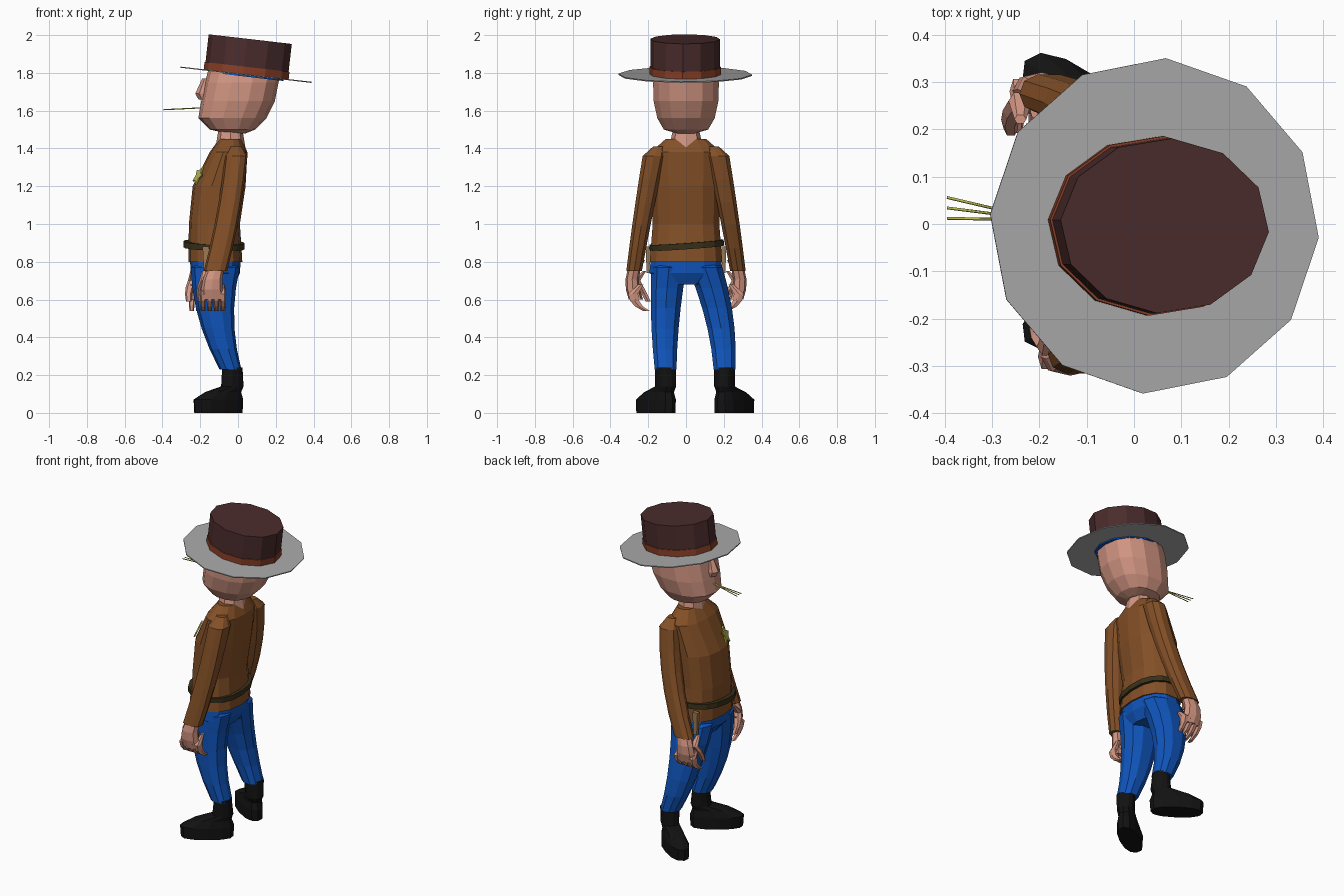
import bpy, bmesh
from math import sin, cos, pi, radians, copysign
from mathutils import Vector

cube = bpy.data.objects.get("Cube")
if cube:
    bpy.data.objects.remove(cube, do_unlink=True)


def material(name, *rgb):
    mat = bpy.data.materials.new(name)
    mat.use_nodes = True
    mat.diffuse_color = (*rgb, 1)
    shader = mat.node_tree.nodes["Principled BSDF"]
    shader.inputs["Base Color"].default_value = (*rgb, 1)
    shader.inputs["Roughness"].default_value = .9
    return mat


skin = material("skin", .64, .3, .22)
brown = material("shirt brown", .23, .08, .02)
blue = material("trouser blue", .005, .09, .5)
black = material("boot black", .006, .006, .006)
maroon = material("hat maroon", .07, .025, .025)
rust = material("band rust", .25, .05, .02)
grey = material("brim grey", .4, .4, .4)
olive = material("belt olive", .04, .03, .01)
tan = material("holster tan", .35, .2, .09)
straw_yellow = material("straw yellow", .5, .5, .08)


def finish(name, bm, mat):
    bmesh.ops.recalc_face_normals(bm, faces=bm.faces)
    mesh = bpy.data.meshes.new(name)
    bm.to_mesh(mesh)
    bm.free()
    mesh.materials.append(mat)
    part = bpy.data.objects.new(name, mesh)
    bpy.context.collection.objects.link(part)
    return part


def loft(name, mat, rings, sides=12, power=.85, phase=0):
    """Skin rounded rings, each (height, centre x, half depth, half width, centre y)."""
    bm = bmesh.new()
    loops = []
    for z, x, depth, width, *y in rings:
        loop = []
        for k in range(sides):
            angle = 2 * pi * k / sides + phase
            c, s = (copysign(abs(v) ** power, v) for v in (cos(angle), sin(angle)))
            loop.append(bm.verts.new((x + depth * c, sum(y) + width * s, z)))
        loops.append(loop)
    for upper, lower in zip(loops, loops[1:]):
        for k in range(sides):
            n = (k + 1) % sides
            bm.faces.new((upper[k], upper[n], lower[n], lower[k]))
    bm.faces.new(loops[0])
    bm.faces.new(loops[-1])
    return finish(name, bm, mat)


def limb(name, mat, start, bend, end, first, last, steps=5, sides=10):
    """Tapered limb along a bent path, with a rounded top; sizes are (depth, width)."""
    start, bend, end = Vector(start), Vector(bend), Vector(end)
    first, last = Vector(first), Vector(last)
    rings = [(start.z + .05, start.x, *first / 2, start.y * .85)]
    for i in range(steps + 1):
        t = i / steps
        p = start.lerp(bend, t).lerp(bend.lerp(end, t), t)
        rings.append((p.z, p.x, *first.lerp(last, t), p.y))
    return loft(name, mat, rings, sides)


def cylinder(name, mat, bottom, top, depth, width, sides=12, power=1, phase=0):
    rings = [(z, 0, depth, width) for z in (bottom, top)]
    return loft(name, mat, rings, sides, power, phase)


# Body, neck and head, facing -x
shirt = loft("shirt", brown, [
    (.8, -.12, .143, .196), (1, -.125, .135, .18), (1.2, -.1, .14, .185),
    (1.38, -.05, .1, .19), (1.45, -.04, .06, .11)], sides=14)
loft("neck", skin, [(1.4, -.04, .08, .09), (1.52, -.04, .06, .065)], sides=8)
loft("head", skin, [
    (1.48, -.01, .05, .05), (1.5, -.03, .12, .12), (1.56, -.03, .18, .155),
    (1.65, 0, .195, .175), (1.75, .02, .195, .178), (1.84, .04, .19, .16)], sides=14)
loft("nose", skin, [(1.77, -.16, .03, .014), (1.69, -.18, .046, .036),
                    (1.66, -.17, .04, .03)], sides=6)
loft("trouser_seat", blue, [(.82, -.12, .135, .19), (.74, -.12, .13, .198),
                            (.68, -.11, .09, .1)], sides=14)

# Limbs: left is -y, right is +y, stands wider and reaches further forward
for side, s, reach, hip, knee, ankle in (("left", -1, 0, -.09, -.12, -.108),
                                         ("right", 1, -.06, .1, .2, .204)):
    limb(side + "_trouser_leg", blue, (-.12, hip, .77), (-.15, knee, .5),
         (-.04, ankle, .23), (.13, .097), (.058, .06))
    limb(side + "_sleeve", brown, (-.01, .17 * s, 1.36), (-.04, .23 * s, 1.05),
         (-.12 + reach, .275 * s, .75), (.06, .062), (.062, .043))

    # Hand with curled fingers
    wrist = -.12 + reach
    limb(side + "_palm", skin, (wrist, .275 * s, .76), (wrist - .03, .3 * s, .68),
         (wrist - .01, .265 * s, .6), (.045, .034), (.065, .038), steps=3, sides=8)
    for i in range(4):
        x = wrist - .065 + i * .035
        limb(f"{side}_finger_{i + 1}", skin, (x, .28 * s, .63), (x, .28 * s, .57),
             (x, .21 * s, .54), (.018, .03), (.012, .02), steps=3, sides=6)
    x = wrist - .06
    limb(side + "_thumb", skin, (x, .26 * s, .7), (x - .03, .23 * s, .65),
         (x - .02, .2 * s, .59), (.025, .02), (.015, .015), steps=3, sides=6)

    # Boot turned outwards
    boot = loft(side + "_boot", black, [
        (0, -.09, .15, .06), (.07, -.09, .155, .06), (.11, -.06, .11, .05),
        (.14, 0, .06, .05), (.24, 0, .05, .055)])
    boot.rotation_euler.z = -s * radians(35)
    boot.location = (-.03, ankle, 0)

    # Holster on the hip
    holster = loft(side + "_holster", tan, [
        (-.07, 0, .014, .012), (.07, 0, .024, .017)], sides=4, phase=pi / 4)
    holster.location = (-.19 + .02 * -s, .2 * s, .81)

# Belt, slightly crooked
belt = cylinder("belt", olive, -.016, .016, .162, .197, sides=16, power=.85)
belt.location = (-.127, .004, .888)
belt.rotation_euler = (radians(4), radians(2), 0)

# Hat, tipped towards the back
for name, mat, bottom, top, depth, width in (
        ("hat_crown", maroon, 0, .19, .222, .185),
        ("hat_band", rust, 0, .042, .227, .19),
        ("hat_brim", grey, -.003, .003, .35, .355),
        ("hat_lining", blue, -.01, -.003, .2, .183)):
    part = cylinder(name, mat, bottom, top, depth, width, phase=radians(-4))
    part.location = (.043, -.004, 1.79)
    part.rotation_euler.y = radians(6.6)

# Straw held in the mouth
for i in range(3):
    curve = bpy.data.curves.new("straw", "CURVE")
    curve.dimensions = "3D"
    curve.bevel_depth = .003
    curve.bevel_resolution = 0
    spline = curve.splines.new("POLY")
    spline.points.add(1)
    spline.points[0].co = (-.19, .008, 1.615, 1)
    spline.points[1].co = (-.395, .012 + .022 * i, 1.605, 1)
    curve.materials.append(straw_yellow)
    blade = bpy.data.objects.new(f"straw_{i + 1}", curve)
    bpy.context.collection.objects.link(blade)

# Star badge laid on the left of the chest
bm = bmesh.new()
corners = []
for k in range(10):
    radius = .03 if k % 2 else .055
    angle = k * pi / 5
    corners.append(bm.verts.new((radius * cos(angle), radius * sin(angle), 0)))
star = bm.faces.new(corners)
extruded = bmesh.ops.extrude_face_region(bm, geom=[star])
front = [g for g in extruded["geom"] if isinstance(g, bmesh.types.BMVert)]
bmesh.ops.translate(bm, verts=front, vec=(0, 0, .008))
badge = finish("star_badge", bm, straw_yellow)
bpy.context.view_layer.update()
found, spot, normal, face = shirt.closest_point_on_mesh(Vector((-.24, -.1, 1.27)))
badge.location = spot + normal * .004
badge.rotation_euler = normal.to_track_quat("Z", "Y").to_euler()
